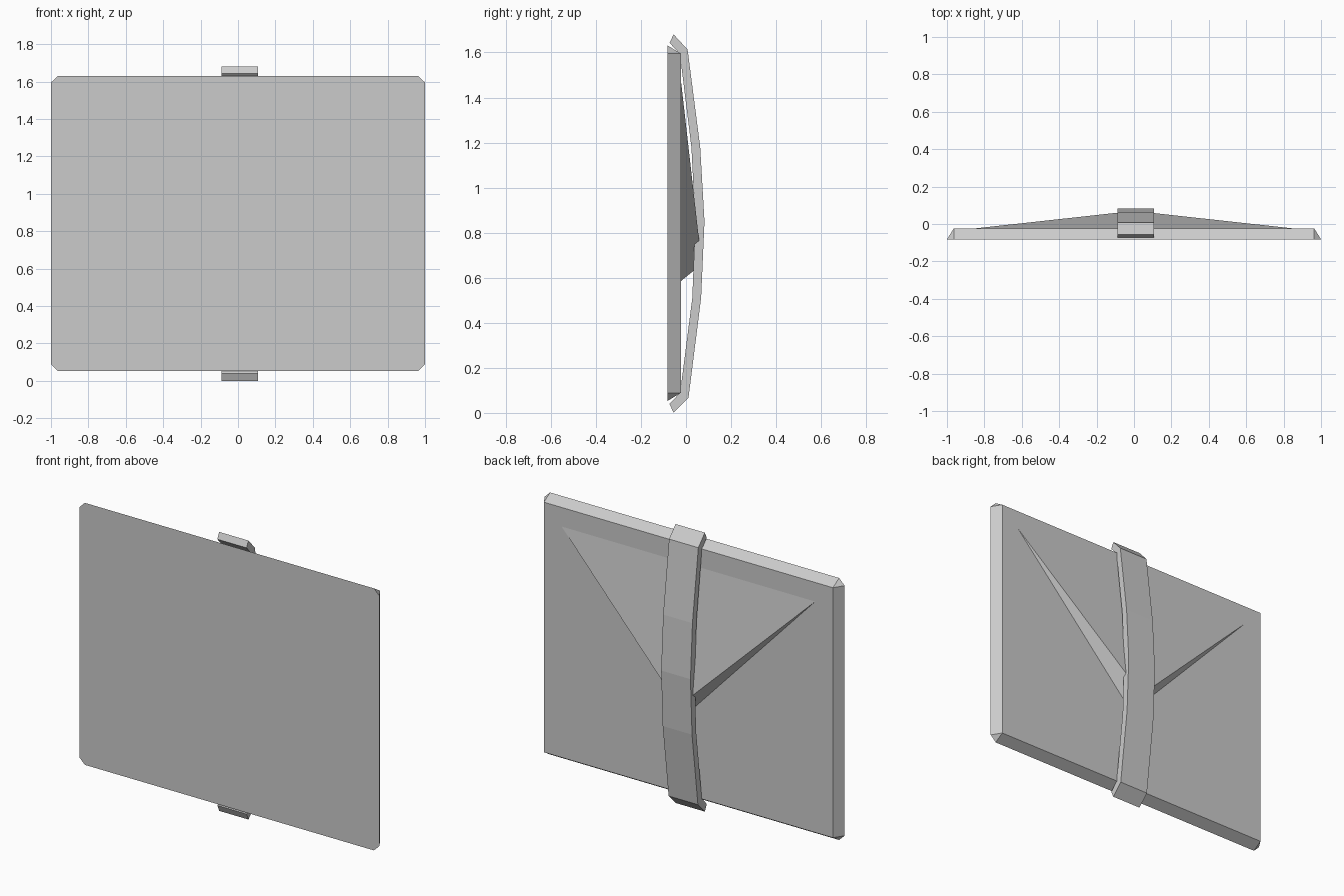
import bpy, bmesh

if "Cube" in bpy.data.objects:
    bpy.data.objects.remove(bpy.data.objects["Cube"])


def finish(name, bm):
    bmesh.ops.recalc_face_normals(bm, faces=bm.faces[:])
    mesh = bpy.data.meshes.new(name)
    bm.to_mesh(mesh)
    bm.free()
    obj = bpy.data.objects.new(name, mesh)
    bpy.context.collection.objects.link(obj)
    return obj


def hull(name, points):
    bm = bmesh.new()
    for p in points:
        bm.verts.new(p)
    bmesh.ops.convex_hull(bm, input=bm.verts[:])
    bmesh.ops.dissolve_limit(bm, angle_limit=0.01, verts=bm.verts[:], edges=bm.edges[:])
    return finish(name, bm)


# envelope body: full-size front with clipped corners, smaller rectangular back
FRONT, BACK, MID_Z = -0.082, -0.023, 0.842
body = []
for sx in (-1, 1):
    for sz in (-1, 1):
        body += [(sx, FRONT, MID_Z + sz * 0.753),
                 (sx * 0.963, FRONT, MID_Z + sz * 0.789),
                 (sx * 0.963, BACK, MID_Z + sz * 0.753)]
hull("envelope_body", body)

# folded flap: shallow wedge rising towards its lower tip
hull("envelope_flap", [(-0.845, BACK, 1.48), (0.845, BACK, 1.48),
                       (0, BACK, 0.585), (0, 0.07, 0.66)])

# strap: side profile (y, z) swept across its width
outer = [(-0.055, 1.68), (0.007, 1.613), (0.063, 1.18), (0.082, 0.85),
         (0.067, 0.51), (0.011, 0.067), (-0.055, 0.0)]
inner = [(-0.073, 0.04), (-0.026, 0.09), (0.028, 0.51), (0.041, 0.85),
         (0.024, 1.18), (-0.027, 1.592), (-0.073, 1.643)]
X0, X1 = -0.087, 0.108
bm = bmesh.new()
inner.reverse()
rows = [[bm.verts.new((x, *p)) for p in pair]
        for pair in zip(outer, inner) for x in (X0, X1)]
sections = [(rows[i][0], rows[i + 1][0], rows[i + 1][1], rows[i][1])
            for i in range(0, len(rows), 2)]
for a, b in zip(sections, sections[1:]):
    for k in range(4):
        n = (k + 1) % 4
        bm.faces.new((a[k], a[n], b[n], b[k]))
bm.faces.new(sections[0])
bm.faces.new(sections[-1])
finish("strap", bm)
